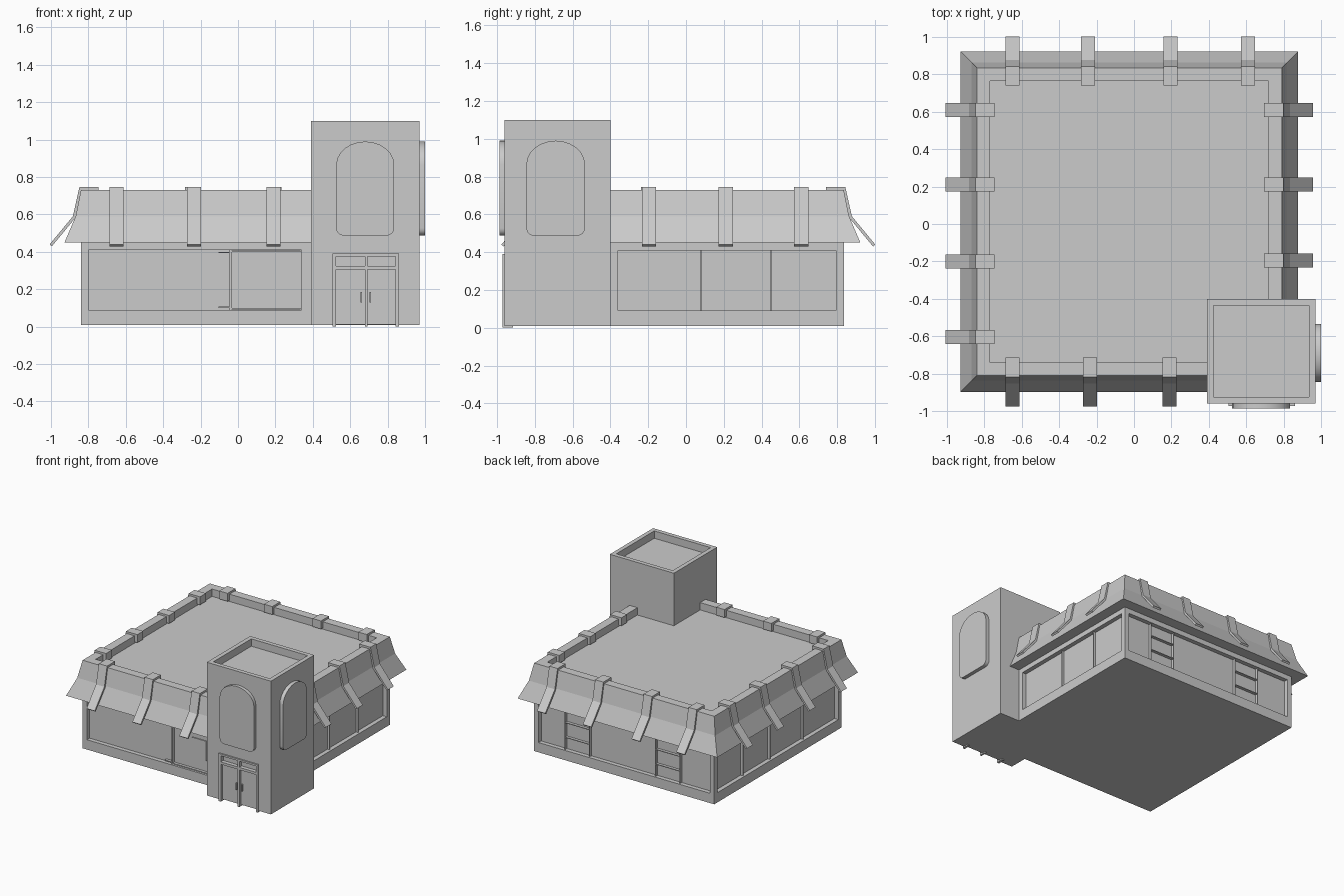
import bpy
import bmesh
import math
from mathutils import Matrix, Vector

if "Cube" in bpy.data.objects:
    bpy.data.objects.remove(bpy.data.objects["Cube"])

grey = bpy.data.materials.new("plain_grey")
grey.use_nodes = True
COLOUR = (0.6, 0.6, 0.6, 1)
grey.diffuse_color = COLOUR
grey.node_tree.nodes["Principled BSDF"].inputs["Base Color"].default_value = COLOUR


def finish(name, bm):
    bmesh.ops.recalc_face_normals(bm, faces=bm.faces)
    mesh = bpy.data.meshes.new(name)
    bm.to_mesh(mesh)
    bm.free()
    mesh.materials.append(grey)
    obj = bpy.data.objects.new(name, mesh)
    bpy.context.collection.objects.link(obj)
    return obj


def boxes(name, spans):
    """One object from (x range, y range, z range) boxes."""
    bm = bmesh.new()
    for span in spans:
        mid = Vector([(a + b) / 2 for a, b in span])
        size = [abs(b - a) for a, b in span]
        bmesh.ops.create_cube(bm, size=1, matrix=Matrix.Translation(mid) @ Matrix.Diagonal((*size, 1)))
    return finish(name, bm)


def rect_loft(name, x, y, rings):
    """Stack rectangular rings of (outward offset, z), capped at both ends."""
    bm = bmesh.new()
    loops = []
    for off, z in rings:
        x0, x1, y0, y1 = x[0] - off, x[1] + off, y[0] - off, y[1] + off
        loops.append([bm.verts.new((*p, z)) for p in ((x0, y0), (x1, y0), (x1, y1), (x0, y1))])
    for low, high in zip(loops, loops[1:]):
        for i in range(4):
            j = (i + 1) % 4
            bm.faces.new((low[i], low[j], high[j], high[i]))
    bm.faces.new(loops[0])
    bm.faces.new(loops[-1])
    return finish(name, bm)


def prism(name, profile, start, along):
    """Extrude a 3D outline from start by the vector along."""
    bm = bmesh.new()
    face = bm.faces.new([bm.verts.new(start + p) for p in profile])
    new = bmesh.ops.extrude_face_region(bm, geom=[face])["geom"]
    bmesh.ops.translate(bm, vec=along, verts=[v for v in new if isinstance(v, bmesh.types.BMVert)])
    return finish(name, bm)


def carve(target, cutter):
    mod = target.modifiers.new("recess", "BOOLEAN")
    mod.operation = "DIFFERENCE"
    mod.solver = "EXACT"
    mod.object = cutter
    bpy.context.view_layer.objects.active = target
    bpy.ops.object.modifier_apply(modifier=mod.name)
    bpy.data.objects.remove(cutter)


# Main building: walls, flared awning, parapet and sunken roof
X, Y = (-0.84, 0.79), (-0.81, 0.835)
building = rect_loft("main_building", X, Y, [
    (0, 0.01), (0, 0.45), (0.088, 0.45), (0.028, 0.59), (0, 0.73), (-0.07, 0.73), (-0.07, 0.67)])

# Recessed shop windows on all four walls
D = 0.035
WIN = (0.09, 0.41)
carve(building, boxes("window_cutter", [
    ((-0.80, 0.34), (Y[0] - 0.02, Y[0] + D), WIN),
    ((-0.80, 0.75), (Y[1] - D, Y[1] + 0.02), WIN),
    ((X[0] - 0.02, X[0] + D), (-0.77, 0.795), WIN),
    ((X[1] - D, X[1] + 0.02), (-0.36, 0.795), WIN)]))

# Window dividers
T = 0.003
front = (Y[0] + 0.012, Y[0] + D)
back = (Y[1] - D, Y[1] - 0.012)
boxes("front_window_frame", [
    ((-0.045, -0.033), front, WIN),
    ((-0.105, -0.045), front, (0.393, 0.4)),
    ((-0.105, -0.045), front, (0.1, 0.107)),
    ((-0.033, 0.335), front, (0.4, 0.407)),
    ((-0.033, 0.335), front, (0.093, 0.1))])
boxes("front_notice_panel", [((0.13, 0.26), (Y[0] + D - 0.008, Y[0] + D), (0.19, 0.35))])
back_bars = []
for a, b in ((0.30, 0.52), (-0.52, -0.30)):
    back_bars += [((x - T, x + T), back, WIN) for x in (a, b)]
    back_bars += [((a, b), back, (z - T, z + T)) for z in (0.19, 0.31)]
boxes("back_window_dividers", back_bars)
boxes("left_window_dividers", [((X[1] - D, X[1] - 0.015), (y - T, y + T), WIN) for y in (0.45, 0.08)])
boxes("right_window_dividers", [((X[0] + 0.015, X[0] + D), (y - T, y + T), WIN) for y in (0.44, 0.09, -0.34)])

# Bent straps hooked over the parapet and hanging past the awning
STRAP = [(-0.095, 0.68), (-0.095, 0.746), (0.008, 0.746), (0.043, 0.59), (0.167, 0.44),
         (0.155, 0.43), (0.029, 0.582), (0, 0.73), (-0.07, 0.73), (-0.07, 0.68)]
sides = {
    "front": (Vector((0, -1, 0)), -Y[0], (-0.65, -0.235, 0.19)),
    "back": (Vector((0, 1, 0)), Y[1], (-0.65, -0.245, 0.195, 0.61)),
    "right": (Vector((-1, 0, 0)), -X[0], (-0.605, -0.2, 0.21, 0.61)),
    "left": (Vector((1, 0, 0)), X[1], (-0.195, 0.21, 0.61)),
}
for side, (out, dist, places) in sides.items():
    across = Vector((abs(out.y), abs(out.x), 0))
    outline = [out * (dist + d) + Vector((0, 0, z)) for d, z in STRAP]
    for n, place in enumerate(places, 1):
        prism(f"{side}_strap_{n}", outline, across * (place - 0.0375), across * 0.075)

# Entrance tower with a rimmed roof and a recessed doorway
TX, TY = (0.39, 0.97), (-0.96, -0.40)
tower = rect_loft("entrance_tower", TX, TY, [(0, 0.01), (0, 1.1), (-0.035, 1.1), (-0.035, 1.04)])
carve(tower, boxes("door_cutter", [((0.515, 0.85), (-1.0, -0.94), (-0.02, 0.38))]))

# Door frame, leaves and handles
frame_y = (-0.972, -0.915)
boxes("door_frame", [
    ((0.505, 0.525), frame_y, (0, 0.39)),
    ((0.678, 0.692), frame_y, (0, 0.39)),
    ((0.842, 0.86), frame_y, (0, 0.39)),
    ((0.505, 0.86), frame_y, (0.375, 0.39)),
    ((0.505, 0.86), frame_y, (0.305, 0.325))])
boxes("door_leaves", [((a, b), (-0.95, -0.93), (0.012, 0.305)) for a, b in ((0.525, 0.678), (0.692, 0.842))])
boxes("door_handles", [((x - 0.004, x + 0.004), (-0.968, -0.945), (0.13, 0.185)) for x in (0.66, 0.708)])

# Raised arched panels on the two outer tower faces
arch = []
for i in range(13):
    a = math.pi * i / 12
    arch.append((0.155 * math.cos(a), 0.865 + 0.125 * math.sin(a)))
for sign in (-1, 1):
    corner = []
    for i in range(5):
        a = math.pi / 2 * i / 4
        corner.append((sign * (0.115 + 0.04 * math.cos(a)), 0.527 - 0.04 * math.sin(a)))
    arch += corner if sign < 0 else corner[::-1]
panels = [
    prism("front_arched_panel", [Vector((u, 0, z)) for u, z in arch],
          Vector((0.68, TY[0] + 0.01, 0)), Vector((0, -0.037, 0))),
    prism("side_arched_panel", [Vector((0, u, z)) for u, z in arch],
          Vector((TX[1] - 0.01, -0.69, 0)), Vector((0.04, 0, 0)))]
for panel in panels:
    bpy.ops.object.select_all(action="DESELECT")
    panel.select_set(True)
    bpy.context.view_layer.objects.active = panel
    bpy.ops.object.shade_smooth_by_angle(angle=math.radians(35))
